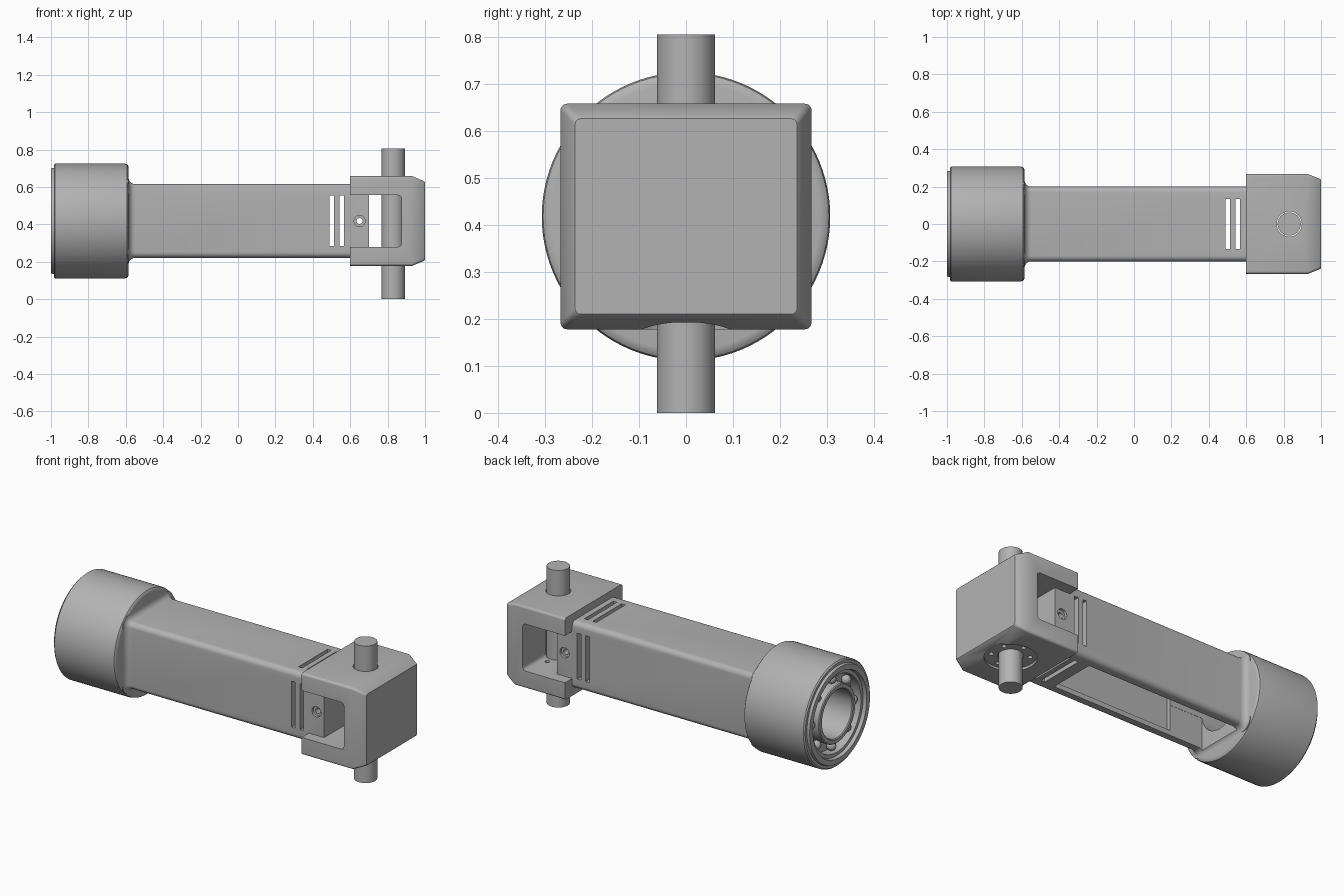
import bpy, bmesh, math
from mathutils import Matrix, Vector

if "Cube" in bpy.data.objects:
    bpy.data.objects.remove(bpy.data.objects["Cube"], do_unlink=True)

AXIS_Z = 0.418   # height of the long axis
PIN_X = 0.83     # position of the pivot pin

grey = bpy.data.materials.new("satin_grey")
grey.use_nodes = True
colour = (0.45, 0.45, 0.45, 1)
grey.diffuse_color = colour
grey.node_tree.nodes["Principled BSDF"].inputs["Base Color"].default_value = colour


def finish(name, bm):
    bmesh.ops.recalc_face_normals(bm, faces=bm.faces)
    mesh = bpy.data.meshes.new(name)
    bm.to_mesh(mesh)
    bm.free()
    mesh.materials.append(grey)
    obj = bpy.data.objects.new(name, mesh)
    bpy.context.collection.objects.link(obj)
    return obj


def rounded_rect(half_y, half_z, radius, steps=6):
    points = []
    for quarter, (sy, sz) in enumerate([(1, 1), (-1, 1), (-1, -1), (1, -1)]):
        for i in range(steps + 1):
            a = math.pi / 2 * (quarter + i / steps)
            points.append((sy * (half_y - radius) + radius * math.cos(a),
                           sz * (half_z - radius) + radius * math.sin(a)))
    return points


def loft(name, sections):
    """Skin rounded rectangles (x, half_y, half_z, radius) along x."""
    bm = bmesh.new()
    rings = [[bm.verts.new((x, y, AXIS_Z + z)) for y, z in rounded_rect(hy, hz, r)]
             for x, hy, hz, r in sections]
    for a, b in zip(rings, rings[1:]):
        for i in range(len(a)):
            j = (i + 1) % len(a)
            bm.faces.new((a[i], a[j], b[j], b[i]))
    bm.faces.new(rings[0])
    bm.faces.new(rings[-1])
    return finish(name, bm)


def lathe(name, profile, segments=96):
    """Spin a closed (x, radius) profile around the long axis."""
    bm = bmesh.new()
    rings = []
    for s in range(segments):
        a = 2 * math.pi * s / segments
        rings.append([bm.verts.new((x, r * math.cos(a), AXIS_Z + r * math.sin(a)))
                      for x, r in profile])
    for s in range(segments):
        a, b = rings[s], rings[(s + 1) % segments]
        for i in range(len(profile)):
            j = (i + 1) % len(profile)
            bm.faces.new((a[i], a[j], b[j], b[i]))
    return finish(name, bm)


def box(name, low, high):
    bm = bmesh.new()
    bmesh.ops.create_cube(bm, size=1)
    low, high = Vector(low), Vector(high)
    for v in bm.verts:
        v.co = (low + high) / 2 + v.co * (high - low)
    return finish(name, bm)


def cylinder(name, start, end, radius, segments=48):
    start, end = Vector(start), Vector(end)
    bm = bmesh.new()
    turn = (end - start).to_track_quat('Z', 'Y').to_matrix().to_4x4()
    bmesh.ops.create_cone(bm, cap_ends=True, segments=segments, radius1=radius,
                          radius2=radius, depth=(end - start).length,
                          matrix=Matrix.Translation((start + end) / 2) @ turn)
    return finish(name, bm)


def cut(obj, cutters):
    for cutter in cutters:
        mod = obj.modifiers.new("cut", 'BOOLEAN')
        mod.operation = 'DIFFERENCE'
        mod.solver = 'EXACT'
        mod.object = cutter
        bpy.context.view_layer.objects.active = obj
        bpy.ops.object.modifier_apply(modifier=mod.name)
        bpy.data.objects.remove(cutter, do_unlink=True)


# Round housing with a stepped bearing face
housing = lathe("round_housing", [
    (-0.585, 0.14), (-0.585, 0.285), (-0.587, 0.296), (-0.593, 0.304), (-0.604, 0.307),
    (-0.978, 0.307), (-0.985, 0.3), (-0.985, 0.284), (-1, 0.28), (-1, 0.25),
    (-0.98, 0.245), (-0.98, 0.225), (-0.92, 0.225), (-0.92, 0.17),
    (-0.98, 0.17), (-0.985, 0.165), (-0.985, 0.145), (-0.98, 0.14)])

# Bearing balls
bm = bmesh.new()
for i in range(8):
    a = 2 * math.pi * i / 8
    spot = (-0.945, 0.197 * math.cos(a), AXIS_Z + 0.197 * math.sin(a))
    bmesh.ops.create_uvsphere(bm, u_segments=16, v_segments=8, radius=0.027,
                              matrix=Matrix.Translation(spot))
balls = finish("bearing_balls", bm)

# Square arm, flaring into the housing
sections = [(-0.6, 0.235, 0.232, 0.065)]
for i in range(6, -1, -1):
    a = math.pi / 2 * i / 6
    grow = 0.035 * (1 - math.cos(a))
    sections.append((-0.55 - 0.035 * math.sin(a), 0.2 + grow, 0.197 + grow, 0.03 + grow))
sections.append((0.7, 0.2, 0.197, 0.03))
arm = loft("square_arm", sections)

cutters = [
    box("cavity", (-0.36, -0.165, 0.25), (0.59, 0.165, 0.585)),
    cylinder("bore", (-0.7, 0, AXIS_Z), (-0.3, 0, AXIS_Z), 0.14),
    box("belly_opening", (-0.575, -0.14, 0.1), (0.42, 0.14, 0.4)),
    cylinder("screw_hole", (0.65, -0.3, AXIS_Z), (0.65, 0.3, AXIS_Z), 0.016, 24)]
for x in (0.5, 0.555):   # vent slots through all four sides
    cutters.append(box("side_vent", (x - 0.012, -0.3, 0.285), (x + 0.012, 0.3, 0.555)))
    cutters.append(box("top_vent", (x - 0.012, -0.135, 0.1), (x + 0.012, 0.135, 0.7)))
for side in (-1, 1):
    cutters.append(cylinder("screw_recess", (0.65, side * 0.185, AXIS_Z),
                            (0.65, side * 0.3, AXIS_Z), 0.03, 32))
cut(arm, cutters)

# Yoke: chamfered block opened into a C by a wide window
yoke = loft("yoke", [(0.6, 0.267, 0.24, 0.014), (0.93, 0.267, 0.24, 0.014),
                     (0.995, 0.241, 0.213, 0.014), (1, 0.236, 0.208, 0.012)])
window = box("window", (0.5, -0.4, 0.28), (0.875, 0.4, 0.556))
bevel = window.modifiers.new("round", 'BEVEL')
bevel.width = 0.02
bevel.segments = 4
cutters = [window,
           cylinder("pin_clearance", (PIN_X, 0, 0), (PIN_X, 0, 0.9), 0.067),
           cylinder("flange_recess", (PIN_X, 0, 0.1), (PIN_X, 0, 0.192), 0.137, 64)]
for i in range(6):
    a = 2 * math.pi * (i + 0.5) / 6
    x, y = PIN_X + 0.102 * math.cos(a), 0.102 * math.sin(a)
    cutters.append(cylinder("bolt_hole", (x, y, 0.1), (x, y, 0.35), 0.013, 20))
cut(yoke, cutters)

# Pivot pin
pin = cylinder("pivot_pin", (PIN_X, 0, 0), (PIN_X, 0, 0.805), 0.062, 64)

# Smooth curved faces, keep edges sharp
bpy.ops.object.select_all(action='DESELECT')
for obj in (housing, balls, arm, yoke, pin):
    obj.select_set(True)
bpy.context.view_layer.objects.active = housing
bpy.ops.object.shade_smooth_by_angle(angle=math.radians(30))
